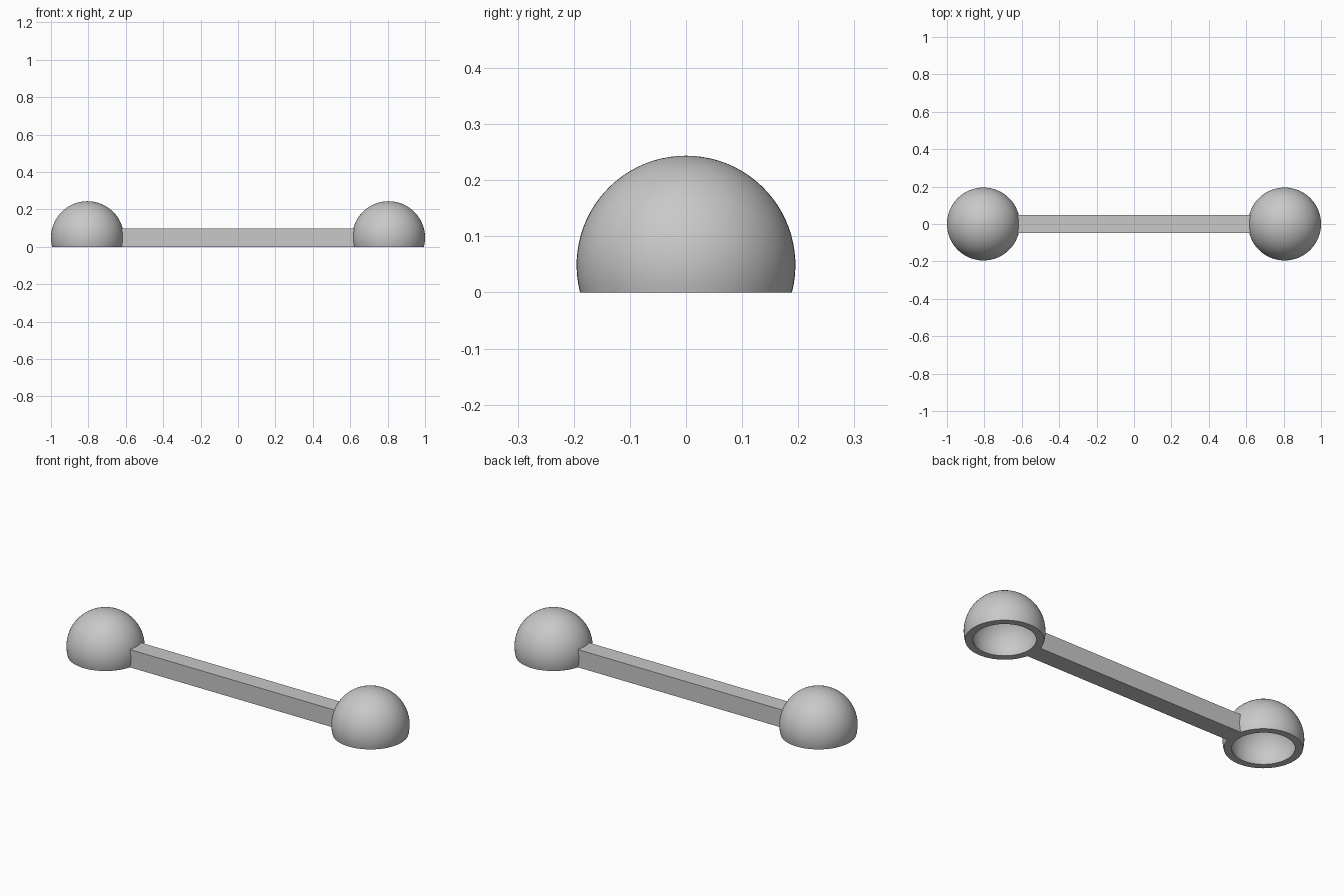
import bpy, bmesh, math

if "Cube" in bpy.data.objects:
    bpy.data.objects.remove(bpy.data.objects["Cube"])

R = 0.195            # outer dome radius
R_IN = 0.159         # inner dome radius
HALF = R / 4         # half thickness of the bar, also dome centre height
CX = 1.0 - R         # dome centre distance from the middle
SEG, RINGS = 64, 24

grey = bpy.data.materials.new("light_grey")
grey.diffuse_color = (0.58, 0.58, 0.58, 1.0)
grey.use_nodes = True
grey.node_tree.nodes["Principled BSDF"].inputs["Base Color"].default_value = grey.diffuse_color


def finish(bm, name):
    bmesh.ops.recalc_face_normals(bm, faces=bm.faces[:])
    mesh = bpy.data.meshes.new(name)
    bm.to_mesh(mesh)
    bm.free()
    mesh.materials.append(grey)
    obj = bpy.data.objects.new(name, mesh)
    bpy.context.collection.objects.link(obj)
    return obj


def arc(radius):
    """Points from the ground cut up to the pole, in the xz plane."""
    low = math.asin(-HALF / radius)
    angles = [low + (math.pi / 2 - low) * i / RINGS for i in range(RINGS + 1)]
    return [(radius * math.cos(a), 0, HALF + radius * math.sin(a)) for a in angles]


def hollow_dome(name, x):
    # outer arc down to the rim, then inner arc up, turned about z
    bm = bmesh.new()
    profile = arc(R)[::-1] + arc(R_IN)
    verts = [bm.verts.new(p) for p in profile]
    edges = [bm.edges.new(pair) for pair in zip(verts, verts[1:])]
    bmesh.ops.spin(bm, geom=verts + edges, cent=(0, 0, 0), axis=(0, 0, 1),
                   angle=2 * math.pi, steps=SEG, use_merge=False)
    bmesh.ops.remove_doubles(bm, verts=bm.verts[:], dist=1e-5)
    obj = finish(bm, name)
    obj.location.x = x
    bpy.ops.object.select_all(action='DESELECT')
    obj.select_set(True)
    bpy.context.view_layer.objects.active = obj
    bpy.ops.object.shade_smooth_by_angle(angle=math.radians(30))


# Square bar, ending inside the dome walls
bm = bmesh.new()
bmesh.ops.create_cube(bm, size=1.0)
bmesh.ops.scale(bm, vec=(2 * (CX - 0.17), 2 * HALF, 2 * HALF), verts=bm.verts[:])
bmesh.ops.translate(bm, vec=(0, 0, HALF), verts=bm.verts[:])
finish(bm, "bar")

# Hollow domes at both ends
hollow_dome("left_dome", -CX)
hollow_dome("right_dome", CX)
